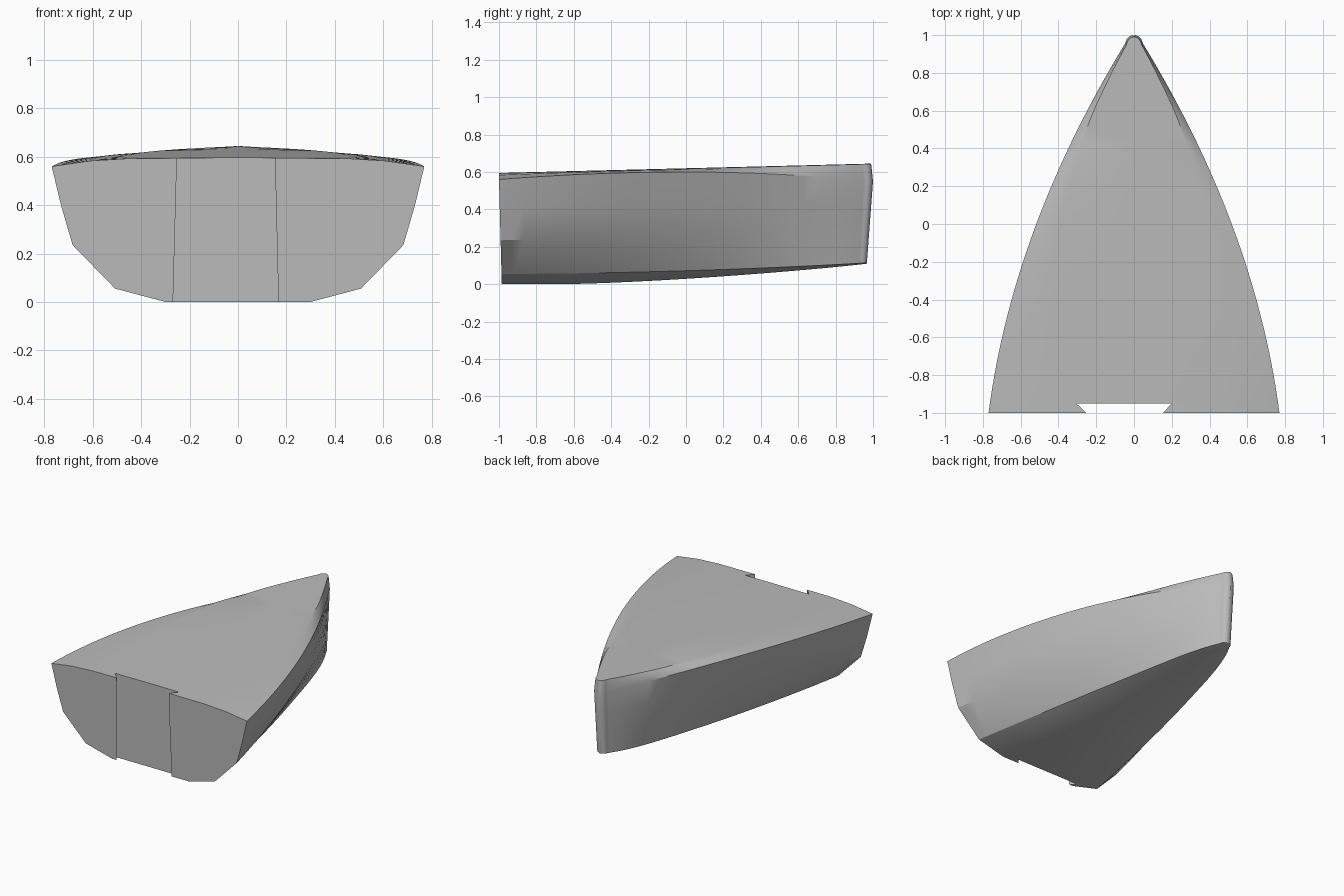
import bpy, bmesh, math

old = bpy.data.objects.get("Cube")
if old:
    bpy.data.objects.remove(old, do_unlink=True)

grey = bpy.data.materials.new("hull_grey")
grey.use_nodes = True
colour = (0.5, 0.5, 0.5, 1)
grey.diffuse_color = colour
grey.node_tree.nodes["Principled BSDF"].inputs["Base Color"].default_value = colour


def mix(a, b, t):
    return a + (b - a) * t


def half_section(y, s):
    """Half outline of the hull at one station, from keel to deck centre."""
    t = (y + 1) / 2
    beam = 0.77 - 0.13 * (y + 1) - 0.1225 * (y + 1) ** 2
    if y > 0.955:                                   # rounded nose
        beam = 0.045 * math.sqrt(max(0.0, 1 - ((y - 0.955) / 0.045) ** 2))
    keel_z = 0.11 * max(0.0, (y + 0.7) / 1.7) ** 1.5
    chine_z = 0.055 + 0.06 * t ** 1.8
    deck_z = 0.595 + 0.05 * t
    sheer_z = 0.56 + 0.04 * (1 - y * y) if y < 0 else 0.60 - 0.05 * y * y
    keel = beam * 0.39 * (1 - t ** 2)
    chine = beam * mix(0.66, 0.60, math.sin(math.pi * t))
    if t > 0.5:
        chine = beam * mix(0.60, 0.9, (2 * t - 1) ** 3)
    bilge_z = mix(chine_z, sheer_z, 0.356)
    bilge = mix(chine, beam, 0.356) + 0.082 * (1 - t) ** 1.3
    shoulder = beam * mix(0.58, 0.86, min(1.0, t * 1.25))
    pts = [(0, keel_z), (keel, keel_z), (chine, chine_z), (bilge, bilge_z),
           (mix(bilge, beam, 0.55), mix(bilge_z, sheer_z, 0.5)),
           (beam, sheer_z),
           (mix(beam, shoulder, 0.5), mix(sheer_z, deck_z, 0.66)),
           (shoulder, deck_z - 0.002), (0, deck_z)]
    out = []
    for x, z in pts:
        rake = 0.033 * max(0.0, (0.55 - z) / 0.44) + 0.12 * max(0.0, z - 0.56)
        lean = 0.015 * max(0.0, 1 - z / 0.56)       # sloping transom
        out.append((x, y - rake * t ** 12 + lean * (1 - t) ** 12, z))
    return out


# Hull: loft of mirrored stations from stern to nose
stations = [-1 + 1.95 * i / 30 for i in range(31)]
stations += [0.955 + 0.045 * math.sin(math.radians(a)) for a in range(0, 90, 15)] + [0.9998]
bm = bmesh.new()
rings = []
for y in stations:
    half = half_section(y, 1)
    ring = half + [(-x, yy, z) for x, yy, z in half[-2:0:-1]]
    rings.append([bm.verts.new(p) for p in ring])
n = len(rings[0])
for a, b in zip(rings, rings[1:]):
    for i in range(n):
        j = (i + 1) % n
        bm.faces.new((a[i], a[j], b[j], b[i]))
bm.faces.new(rings[0][::-1])
bm.faces.new(rings[-1])
bmesh.ops.recalc_face_normals(bm, faces=bm.faces)
mesh = bpy.data.meshes.new("hull")
bm.to_mesh(mesh)
bm.free()
mesh.materials.append(grey)
hull = bpy.data.objects.new("hull", mesh)
bpy.context.collection.objects.link(hull)

# Dovetail slot through the transom
bm = bmesh.new()
plan = [(-0.255, -1.1), (0.155, -1.1), (0.155, -0.998), (0.2, -0.95),
        (-0.305, -0.95), (-0.255, -0.998)]
base = bm.faces.new([bm.verts.new((x, y, -0.2)) for x, y in plan])
top = bmesh.ops.extrude_face_region(bm, geom=[base])["geom"]
bmesh.ops.translate(bm, vec=(0, 0, 1.2),
                    verts=[g for g in top if isinstance(g, bmesh.types.BMVert)])
bmesh.ops.recalc_face_normals(bm, faces=bm.faces)
mesh = bpy.data.meshes.new("slot_cutter")
bm.to_mesh(mesh)
bm.free()
mesh.materials.append(grey)
cutter = bpy.data.objects.new("slot_cutter", mesh)
bpy.context.collection.objects.link(cutter)

cut = hull.modifiers.new("slot", "BOOLEAN")
cut.operation = "DIFFERENCE"
cut.solver = "EXACT"
cut.object = cutter
bpy.context.view_layer.objects.active = hull
for o in bpy.context.selected_objects:
    o.select_set(False)
hull.select_set(True)
bpy.ops.object.modifier_apply(modifier="slot")
bpy.data.objects.remove(cutter, do_unlink=True)
bpy.ops.object.shade_smooth_by_angle(angle=math.radians(25))
